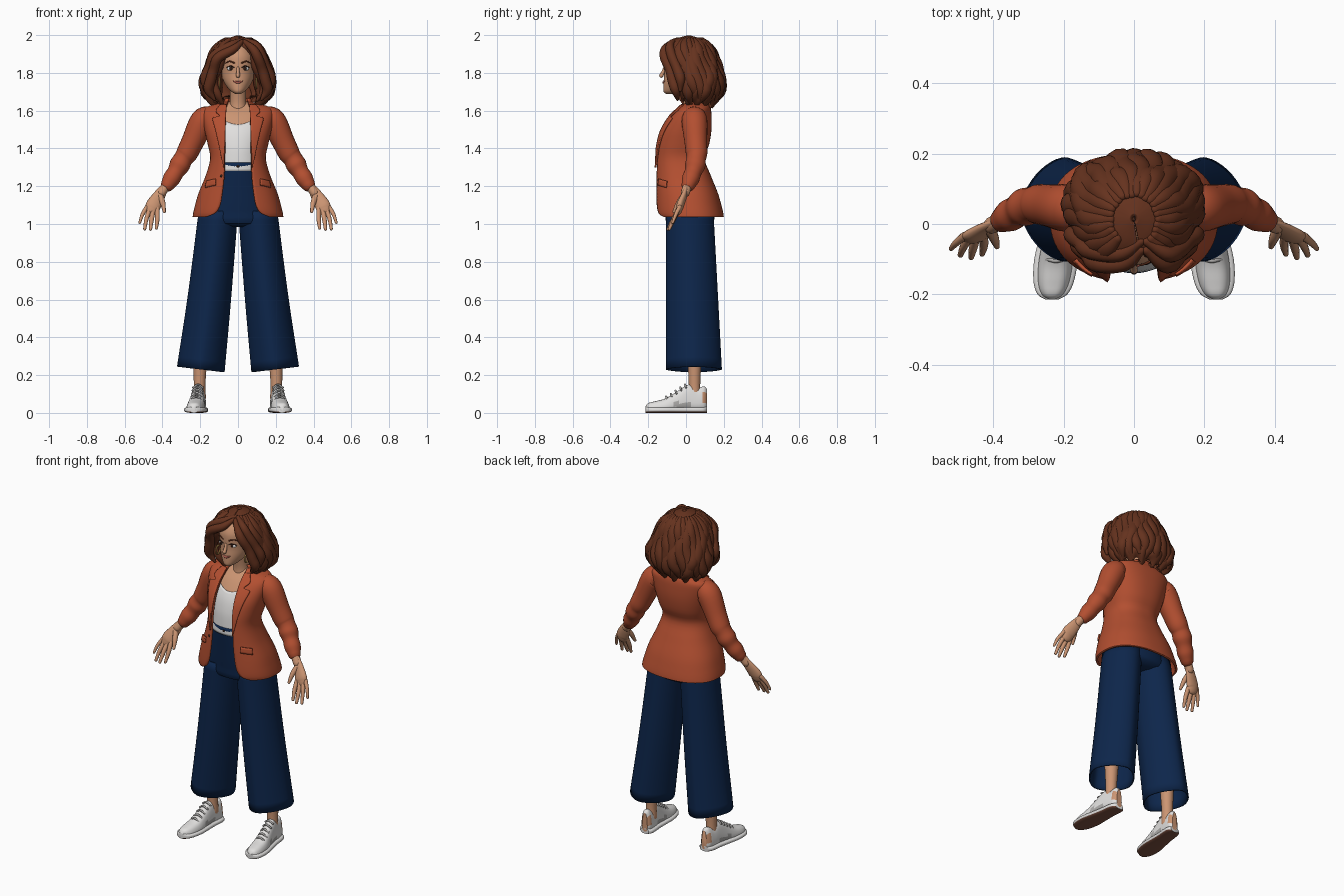
import bpy, bmesh, math
from mathutils import Vector, Matrix
from math import sin, cos, pi, asin, radians

if "Cube" in bpy.data.objects:
    bpy.data.objects.remove(bpy.data.objects["Cube"])

def mat(name, *c):
    m = bpy.data.materials.new(name)
    m.diffuse_color = (*c, 1)
    m.use_nodes = True
    m.node_tree.nodes["Principled BSDF"].inputs["Base Color"].default_value = m.diffuse_color
    return m

RUST = mat("rust cloth", .45, .078, .03)
NAVY = mat("navy cloth", .004, .019, .07)
HAIR = mat("brown hair", .13, .032, .013)
SKIN = mat("skin", .60, .30, .17)
WHITE = mat("white", .75, .74, .73)
GREY = mat("shoe grey", .42, .41, .40)
SOLE = mat("sole brown", .2, .08, .05)
LIPS = mat("lips", .42, .11, .08)
DARK = mat("dark brown", .03, .012, .008)
GOLD = mat("gold", .6, .36, .1)

# --- helpers -------------------------------------------------------------
def tab(rows, t):
    """Smooth lookup of a table whose first column ascends."""
    t = min(max(t, rows[0][0]), rows[-1][0])
    i = 0
    while i < len(rows) - 2 and t > rows[i + 1][0]:
        i += 1
    a, b = rows[i], rows[i + 1]
    p, q = rows[max(i - 1, 0)], rows[min(i + 2, len(rows) - 1)]
    h = b[0] - a[0]
    s = (t - a[0]) / h
    out = []
    for k in range(1, len(a)):
        m0 = (b[k] - p[k]) / (b[0] - p[0]) * h
        m1 = (q[k] - a[k]) / (q[0] - a[0]) * h
        out.append((2*s**3 - 3*s*s + 1) * a[k] + (s**3 - 2*s*s + s) * m0
                   + (3*s*s - 2*s**3) * b[k] + (s**3 - s*s) * m1)
    return out

def powr(v, e):
    return math.copysign(abs(v) ** e, v)

def ring(rx, yf, yb, th, z, e=1, off=0, cx=0):
    """Point on a rounded horizontal section; th = 0 is the front."""
    return Vector((cx + (rx + off) * powr(sin(th), e),
                   (yf + yb) / 2 - ((yb - yf) / 2 + off) * powr(cos(th), e), z))

def grid(bm, f, nu, nv, close=True, cap=False):
    cols = nu if close else nu + 1
    g = [[bm.verts.new(f(i / nu, j / nv)) for i in range(cols)] for j in range(nv + 1)]
    for j in range(nv):
        for i in range(nu):
            k = (i + 1) % cols
            bm.faces.new((g[j][i], g[j][k], g[j + 1][k], g[j + 1][i]))
    if cap:
        bm.faces.new(g[0][::-1])
        bm.faces.new(g[-1])

def tube(bm, pts, radii, up=(0, 1, 0), flat=1, n=12, steps=5):
    rows = [(i, *p, r) for i, (p, r) in enumerate(zip(pts, radii))]
    last, rings = len(pts) - 1, []
    for k in range(last * steps + 1):
        t = k / steps
        v = tab(rows, t)
        d = Vector(tab(rows, t + .05)[:3]) - Vector(tab(rows, t - .05)[:3])
        rings.append((Vector(v[:3]), d.normalized(), max(v[3], .001)))
    (p0, t0, r0), (p1, t1, r1) = rings[0], rings[-1]
    ends = [radians(a) for a in (80, 55, 28)]
    rings = ([(p0 - t0 * r0 * sin(a), t0, r0 * cos(a)) for a in ends] + rings
             + [(p1 + t1 * r1 * sin(a), t1, r1 * cos(a)) for a in reversed(ends)])
    def f(u, v):
        p, t, r = rings[round(v * (len(rings) - 1))]
        s = t.cross(Vector(up)).normalized()
        return p + r * (s * cos(2*pi*u) + s.cross(t) * (flat * sin(2*pi*u)))
    grid(bm, f, n, len(rings) - 1, cap=True)

def ball(bm, loc, scale):
    bmesh.ops.create_uvsphere(bm, u_segments=20, v_segments=12, radius=1,
                              matrix=Matrix.Translation(loc) @ Matrix.Diagonal((*scale, 1)))

def finish(bm, name, mats, solid=0, mirror=False, rule=None):
    if not solid:
        bmesh.ops.recalc_face_normals(bm, faces=bm.faces[:])
    for f in bm.faces:
        f.smooth = True
        if rule:
            f.material_index = rule(f.calc_center_median())
    me = bpy.data.meshes.new(name)
    bm.to_mesh(me)
    bm.free()
    me.set_sharp_from_angle(angle=radians(45))
    for m in (mats if isinstance(mats, list) else [mats]):
        me.materials.append(m)
    ob = bpy.data.objects.new(name, me)
    bpy.context.collection.objects.link(ob)
    if solid:
        md = ob.modifiers.new("thickness", 'SOLIDIFY')
        md.thickness, md.offset = solid, -1
    if mirror:
        ob.modifiers.new("mirror", 'MIRROR')

def tubes(name, m, specs, mirror=True, **kw):
    bm = bmesh.new()
    for pts, radii in specs:
        tube(bm, pts, radii, **kw)
    finish(bm, name, m, mirror=mirror)

def balls(name, m, specs, mirror=True):
    bm = bmesh.new()
    for loc, sc in specs:
        ball(bm, loc, sc)
    finish(bm, name, m, mirror=mirror)

def sheet(name, m, f, nu, nv, close=True, cap=False, **kw):
    bm = bmesh.new()
    grid(bm, f, nu, nv, close, cap)
    finish(bm, name, m, **kw)

ease = lambda v: v * v * (3 - 2 * v)

# --- jacket: z, half width, front y, back y, half opening -----------------
JAC = [(1.038, .24, -.155, .2, .165), (1.055, .238, -.162, .198, .125),
       (1.09, .23, -.165, .19, .10), (1.16, .21, -.165, .17, .085),
       (1.26, .17, -.165, .13, .075), (1.35, .147, -.163, .098, .073),
       (1.42, .16, -.155, .122, .07), (1.50, .178, -.13, .135, .068),
       (1.58, .19, -.078, .135, .065), (1.615, .177, -.04, .13, .062),
       (1.635, .12, -.02, .12, .06), (1.648, .066, 0, .105, .055)]
JE = .85

def jac(z, th, off=0):
    r = tab(JAC, z)
    return ring(*r[:3], th, z, JE, off)

def jang(z, x):
    return asin(min(1, x / tab(JAC, z)[0]) ** (1 / JE))

def jacket(u, v):
    z = 1.038 + .61 * ease(v)
    t0 = jang(z, tab(JAC, z)[3])
    return jac(z, t0 + u * (2 * pi - 2 * t0))
sheet("jacket_body", RUST, jacket, 72, 44, close=False, solid=.012)

LAPEL = [(1.30, .002), (1.40, .025), (1.50, .05), (1.555, .066), (1.565, .062),
         (1.572, .03), (1.58, .035), (1.60, .052), (1.635, .03)]
def lapel(u, v):
    z = 1.30 + .335 * v
    w = tab(JAC, z)[3] - .004
    a, b = jang(z, w), jang(z, w + tab(LAPEL, z)[0])
    return jac(z, a + (b - a) * u, .011)
sheet("lapels", RUST, lapel, 6, 48, close=False, solid=.009, mirror=True)

def collar(u, v):
    th = .9 + u * (2 * pi - 1.8)
    return ring(.088 - .02 * v, -.01, .125 - .015 * v, th, 1.625 + .04 * v)
sheet("collar", RUST, collar, 30, 4, close=False, solid=.01)

def flap(u, v):
    z = 1.205 + .035 * v - .012 * u
    return jac(z, jang(z, .115) + u * .42, .009)
sheet("pocket_flaps", RUST, flap, 8, 3, close=False, solid=.008, mirror=True)
balls("jacket_button", DARK, [((-.088, -.15, 1.255), (.008, .005, .008))], False)

# sleeves with pushed-up folds
tubes("sleeves", RUST, [([(.14, .045, 1.565), (.185, .045, 1.545), (.24, .052, 1.435),
      (.27, .056, 1.375), (.29, .054, 1.345), (.31, .048, 1.31), (.33, .038, 1.275),
      (.352, .025, 1.24), (.372, .013, 1.208)],
      [.055, .068, .060, .057, .051, .054, .045, .046, .037])], n=24)

# --- arms and hands --------------------------------------------------------
tubes("forearms", SKIN, [([(.345, .03, 1.25), (.385, .006, 1.195), (.405, -.004, 1.165)],
                          [.03, .025, .024])])
tubes("palms", SKIN, [([(.392, .003, 1.19), (.42, -.012, 1.145), (.447, -.03, 1.10),
                        (.455, -.036, 1.08)], [.023, .033, .040, .036])], flat=.5, n=18)
tubes("fingers", SKIN, [
    ([(.428, -.035, 1.085), (.427, -.062, 1.03), (.432, -.085, .978)], [.013, .012, .008]),
    ([(.449, -.038, 1.075), (.458, -.07, 1.02), (.463, -.095, .972)], [.013, .012, .008]),
    ([(.468, -.038, 1.078), (.485, -.066, 1.025), (.494, -.088, .974)], [.013, .011, .008]),
    ([(.482, -.034, 1.09), (.506, -.054, 1.05), (.52, -.07, 1.008)], [.012, .010, .007]),
    ([(.412, -.012, 1.15), (.398, -.04, 1.11), (.39, -.064, 1.065)], [.017, .014, .008])])

# --- torso: chest, neck and top --------------------------------------------
def body(z, th, off=0):
    rx, yf, yb, _ = tab(JAC, z)
    return ring(rx - .02, yf + .03, yb - .02, th, z, 1, off)
sheet("chest", SKIN, lambda u, v: body(1.42 + .228 * (1 - (1 - v) ** 2), 2 * pi * u), 40, 18, cap=True)
def top(u, v):
    th = 2 * pi * u
    x = body(1.5, th)[0]
    return body(1.28 + v * (min(1.527 + 5 * x * x, 1.565) - 1.28), th, .004)
sheet("white_top", WHITE, top, 60, 20, solid=.004)
tubes("neck", SKIN, [([(0, .035, 1.58), (0, .03, 1.65), (0, .015, 1.75)], [.052, .043, .045])],
      False, n=24)

# --- trousers ----------------------------------------------------------------
PEL = [(.985, .10, -.05, .10), (1.0, .19, -.098, .14), (1.06, .2, -.11, .15),
       (1.2, .16, -.125, .115), (1.27, .134, -.132, .085), (1.325, .126, -.136, .075)]
pelvis = lambda u, v: ring(*tab(PEL, .985 + .34 * v), 2 * pi * u, .985 + .34 * v)
sheet("trouser_hips", NAVY, pelvis, 48, 20, cap=True)
sheet("waistband", NAVY, lambda u, v: ring(*tab(PEL, 1.285 + .04 * v), 2 * pi * u,
      1.285 + .04 * v, 1, .004), 48, 2, solid=.006)
balls("trouser_button", DARK, [((0, -.14, 1.305), (.007, .004, .007))], False)
LEG = [(.22, .197, .126, -.107, .19), (.6, .152, .115, -.107, .17), (1.07, .104, .104, -.105, .145)]
def leg(u, v):
    z, th = .22 + .85 * v, 2 * pi * u
    cx, rx, yf, yb = tab(LEG, z)
    p = ring(rx, yf, yb, th, z, 1.2 - .15 * v, 0, cx)
    p.z += (1 - v) * .015 * (p.x - cx) / rx + .01 * (1 - v)
    return p
sheet("trouser_legs", NAVY, leg, 48, 16, solid=.008, mirror=True)

# --- ankles and shoes --------------------------------------------------------
tubes("ankles", SKIN, [([(.203, .045, .08), (.203, .045, .16), (.2, .045, .32)],
                        [.033, .031, .04])], n=18)
SHOE = [(-.215, .012, .034), (-.203, .034, .05), (-.17, .05, .06), (-.11, .056, .076),
        (-.05, .05, .112), (.015, .043, .150), (.06, .042, .132), (.097, .036, .14), (.112, .02, .125)]
def shoe_section(y, u, hw, z0, z1, taper):
    c, s = powr(cos(2*pi*u), .7), powr(sin(2*pi*u), .7)
    cx = .212 - .1 * y
    return Vector((cx + hw * c * (1 - taper * (s + 1) / 2), y, z0 + (z1 - z0) * (s + 1) / 2))
def shoe(u, v):
    y = -.215 + .327 * ease(v)
    hw, h = tab(SHOE, y)
    return shoe_section(y, u, hw, .012, h, .38)
sheet("shoes", [WHITE, SKIN, GREY], shoe, 28, 36, cap=True, mirror=True,
      rule=lambda c: 1 if c.y > .09 and .05 < c.z < .105 else
      (2 if -.07 < c.y < .03 and .03 < c.z < .055 else 0))
def sole(u, v):
    y = -.215 + .327 * ease(v)
    return shoe_section(y, u, tab(SHOE, y)[0] + .006, 0, .032, 0)
sheet("shoe_soles", [WHITE, SOLE], sole, 32, 30, cap=True, mirror=True,
      rule=lambda c: int(c.z < .008))
tubes("laces", GREY, [([(.212 - .1 * y - .026, y, h - .012), (.212 - .1 * y, y - .005, h + .003),
      (.212 - .1 * y + .026, y, h - .012)], [.005, .006, .005])
      for y, h in ((-.10, .083), (-.075, .097), (-.05, .114), (-.025, .131), (0, .146))], n=8)

# --- head and face -------------------------------------------------------------
HEAD = [(1.688, .012, -.105, -.07), (1.70, .034, -.118, -.02), (1.725, .058, -.12, .04),
        (1.76, .078, -.118, .08), (1.80, .088, -.115, .1), (1.85, .093, -.118, .11),
        (1.90, .086, -.112, .1), (1.95, .05, -.075, .06), (1.965, .01, -.02, .02)]
sheet("head", SKIN, lambda u, v: ring(*tab(HEAD, 1.688 + .277 * ease(v)), 2 * pi * u,
      1.688 + .277 * ease(v)), 40, 32, cap=True)
tubes("nose", SKIN, [([(0, -.112, 1.83), (0, -.121, 1.805), (0, -.131, 1.785)],
                      [.007, .009, .011])], False)
balls("eyes", WHITE, [((.038, -.1, 1.823), (.02, .012, .012))])
balls("irises", DARK, [((.037, -.109, 1.823), (.008, .006, .010))])
tubes("lashes", DARK, [([(.018, -.113, 1.827), (.038, -.113, 1.836), (.06, -.098, 1.829)],
                        [.002, .003, .002])], n=8)
tubes("brows", HAIR, [([(.02, -.116, 1.853), (.045, -.106, 1.861), (.066, -.088, 1.852)],
                       [.004, .004, .002])], n=8)
tubes("lips", LIPS, [([(-.026, -.112, 1.757), (0, -.118, 1.749), (.026, -.112, 1.757)],
                      [.002, .007, .002])], False)
tubes("hoop_earrings", GOLD, [([(.097, -.055 + .02 * sin(a * pi / 4), 1.745 + .026 * cos(a * pi / 4))
      for a in range(9)], [.004] * 9)], up=(1, 0, 0), n=8)

# --- hair: z, half width, front y, back y, half face opening ----------------------
HR = [(1.63, .135, -.03, .15, .105), (1.66, .175, -.05, .185, .11), (1.70, .195, -.06, .2, .11),
      (1.76, .195, -.075, .205, .105), (1.82, .172, -.10, .187, .097), (1.88, .152, -.125, .165, .082),
      (1.92, .13, -.125, .15, .05), (1.95, .105, -.105, .125, .012), (1.98, .065, -.06, .085, .003),
      (1.997, .012, .0, .03, .001)]
def hair(u, v):
    z = 1.63 + .367 * ease(v)
    rx, yf, yb, w = tab(HR, z)
    t0 = asin(min(1, max(w, 0) / rx))
    th = t0 + u * (2 * pi - 2 * t0) + .2 * max(0, min(1, (z - 1.86) / .08))
    k = .95 + (1 - v) * (.035 * sin(10 * th + 2 * sin(24 * z)) + .02 * sin(19 * th - 30 * z))
    p = ring(rx * k, yf * k, yb * k, th, z)
    p.z += (1 - v) ** 4 * .018 * sin(11 * th)
    return p
sheet("hair_shell", HAIR, hair, 100, 40, close=False, solid=.035)

bm = bmesh.new()
for i in range(24):                       # wavy locks falling from the crown
    a = .8 + i * (2 * pi - 1.6) / 23
    end = 1.655 + .02 * sin(i * 2.4)
    pts = []
    for k in range(9):
        z = 1.975 + (end - 1.975) * (k / 8) ** 1.2
        s = .91 + .025 * sin(k * 1.5 + i * 1.9)
        r = tab(HR, z)
        pts.append(ring(r[0] * s, r[1] * s, r[2] * s, a + .13 * sin(k * 1.25 + i * 1.3) * k / 8, z))
    tube(bm, pts, [.012, .02, .024, .026, .028, .028, .027, .022, .007],
         up=(cos(a), sin(a), 0), flat=1.25, n=10, steps=3)
finish(bm, "hair_locks", HAIR)

# fringe swept from the side parting
for name, s, x0 in (("fringe_right", -1, .02), ("fringe_left", 1, .035)):
    tubes(name, HAIR, [
        ([(x0, -.075, 1.965), (x0 + s * .045, -.112, 1.925), (s * .105, -.112, 1.88),
          (s * .128, -.085, 1.82), (s * .145, -.07, 1.76), (s * .155, -.055, 1.71),
          (s * .125, -.045, 1.66)], [.012, .022, .026, .026, .028, .026, .008]),
        ([(x0, -.05, 1.975), (x0 + s * .06, -.085, 1.945), (s * .125, -.075, 1.89),
          (s * .15, -.05, 1.83), (s * .175, -.03, 1.77), (s * .17, -.03, 1.71)],
         [.012, .022, .026, .026, .026, .01])], False)
